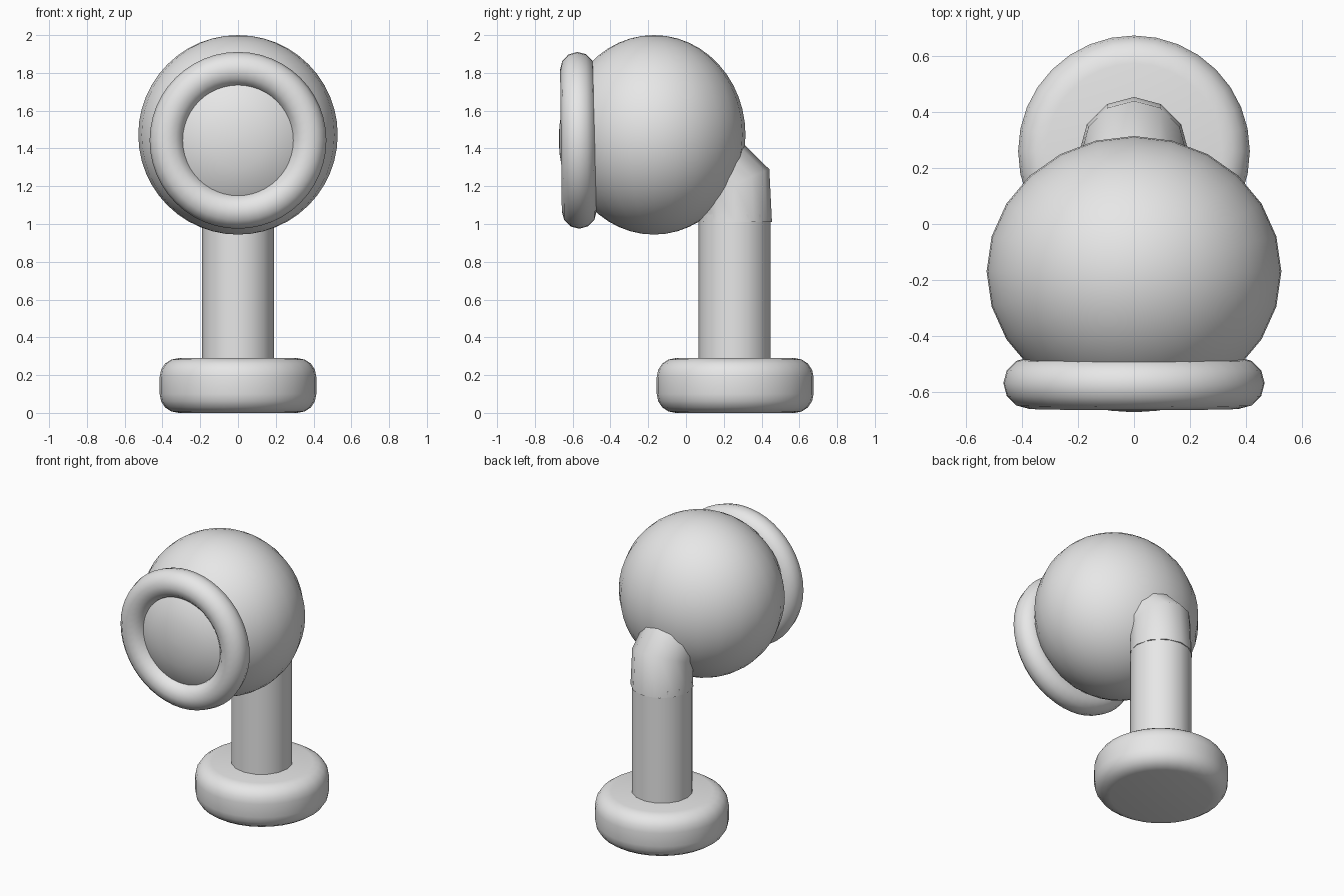
import bpy, bmesh, math
from mathutils import Matrix, Vector

if "Cube" in bpy.data.objects:
    bpy.data.objects.remove(bpy.data.objects["Cube"])

grey = bpy.data.materials.new("plain_grey")
grey.diffuse_color = (0.8, 0.8, 0.8, 1)
grey.use_nodes = True
grey.node_tree.nodes["Principled BSDF"].inputs["Base Color"].default_value = grey.diffuse_color


def loft(name, rings, angle=50, cap=True):
    """Skin a list of vertex rings and close both ends."""
    bm = bmesh.new()
    loops = [[bm.verts.new(p) for p in ring] for ring in rings]
    n = len(loops[0])
    for a, b in zip(loops, loops[1:]):
        for i in range(n):
            j = (i + 1) % n
            bm.faces.new((a[i], a[j], b[j], b[i]))
    if cap:
        bm.faces.new(loops[0][::-1])
        bm.faces.new(loops[-1])
    bmesh.ops.recalc_face_normals(bm, faces=bm.faces)
    return finish(name, bm, angle)


def finish(name, bm, angle=50):
    mesh = bpy.data.meshes.new(name)
    bm.to_mesh(mesh)
    bm.free()
    mesh.materials.append(grey)
    ob = bpy.data.objects.new(name, mesh)
    bpy.context.collection.objects.link(ob)
    bpy.ops.object.select_all(action='DESELECT')
    ob.select_set(True)
    bpy.context.view_layer.objects.active = ob
    bpy.ops.object.shade_smooth_by_angle(angle=math.radians(angle))
    return ob


def circle(r, n, centre, tilt=0.0, stretch=1.0):
    """Ring around z, leaned towards -y by tilt; stretch lengthens it along the lean."""
    m = Matrix.Translation(centre) @ Matrix.Rotation(tilt, 4, 'X')
    return [m @ Vector((r * math.sin(2 * math.pi * i / n),
                        r * stretch * math.cos(2 * math.pi * i / n), 0)) for i in range(n)]


# Round foot with rolled edges
R, H, B = 0.415, 0.29, 0.10
arc = [math.radians(a) for a in (-90, -67.5, -45, -22.5, 0)]
lower = [(R - B + B * math.cos(a), B + B * math.sin(a)) for a in arc]
profile = lower + [(r, H - z) for r, z in reversed(lower)]
loft("foot", [circle(r, 32, (0, 0.26, z)) for r, z in profile], 60)

# Upright post
loft("post", [circle(0.19, 16, (0, 0.257, z)) for z in (0.27, 1.05)])

# Mitred elbow leaning forward into the head
loft("elbow", [circle(0.195, 12, (0, 0.26, 1.01)),
               circle(0.188, 12, (0, 0.255, 1.213), math.radians(22.5), 1.07),
               circle(0.188, 12, (0, 0.065, 1.395), math.radians(45))], 60)

# Ball head, slightly shallower front to back
bm = bmesh.new()
bmesh.ops.create_uvsphere(bm, u_segments=24, v_segments=24, radius=1.0,
                          matrix=Matrix.Translation((0, -0.17, 1.472))
                          @ Matrix.Diagonal((0.528, 0.485, 0.528, 1)))
finish("head", bm)

# Thick ring around the face
face = Matrix.Translation((0, -0.57, 1.443)) @ Matrix.Rotation(math.radians(90.7), 4, 'X')
major, minor, sides = 0.376, 0.092, 12
rings = []
for k in range(sides + 1):
    a = 2 * math.pi * k / sides
    rings.append([face @ p for p in circle(major + minor * math.cos(a), 48,
                                           (0, 0, minor * math.sin(a)))])
ring = loft("face_ring", rings, 60, cap=False)
bm = bmesh.new()
bm.from_mesh(ring.data)
bmesh.ops.remove_doubles(bm, verts=bm.verts, dist=1e-5)
bmesh.ops.recalc_face_normals(bm, faces=bm.faces)
bm.to_mesh(ring.data)
bm.free()
bpy.ops.object.shade_smooth_by_angle(angle=math.radians(60))

# Shallow domed lens inside the ring
dome = [(0.33, -0.02), (0.33, 0.01), (0.29, 0.035), (0.22, 0.068), (0.15, 0.088), (0.08, 0.099), (0.02, 0.103)]
loft("lens", [[face @ p for p in circle(r, 48, (0, 0, h))] for r, h in dome])
